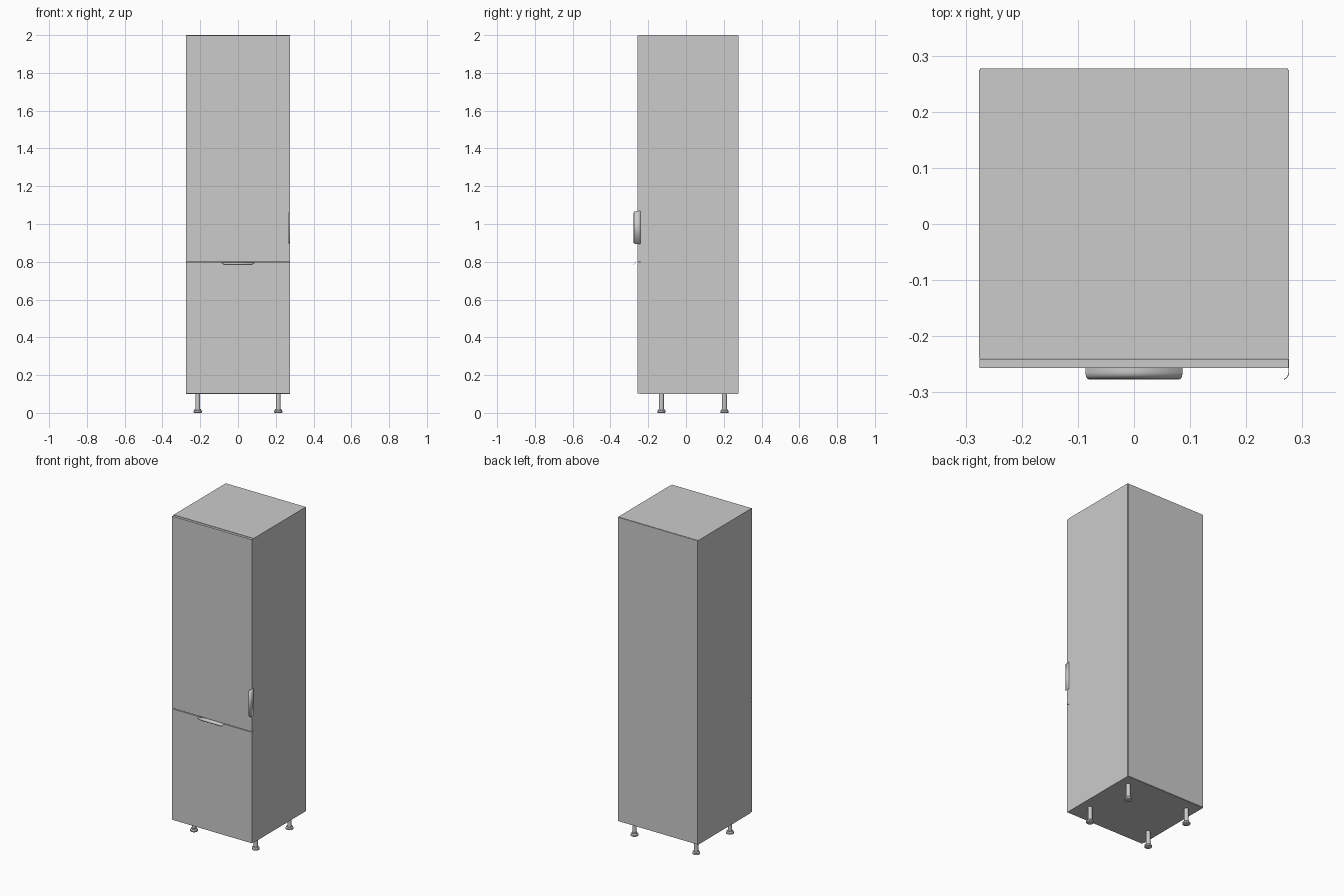
import bpy, bmesh, math

if "Cube" in bpy.data.objects:
    bpy.data.objects.remove(bpy.data.objects["Cube"])


def finish(name, bm, smooth=False):
    bmesh.ops.recalc_face_normals(bm, faces=bm.faces[:])
    mesh = bpy.data.meshes.new(name)
    bm.to_mesh(mesh)
    bm.free()
    ob = bpy.data.objects.new(name, mesh)
    bpy.context.collection.objects.link(ob)
    if smooth:
        bpy.ops.object.select_all(action='DESELECT')
        ob.select_set(True)
        bpy.context.view_layer.objects.active = ob
        bpy.ops.object.shade_smooth_by_angle(angle=math.radians(35))
    return ob


def box(name, x0, x1, y0, y1, z0, z1):
    bm = bmesh.new()
    bmesh.ops.create_cube(bm, size=1)
    for v in bm.verts:
        v.co = ((x0 + x1) / 2 + v.co.x * (x1 - x0),
                (y0 + y1) / 2 + v.co.y * (y1 - y0),
                (z0 + z1) / 2 + v.co.z * (z1 - z0))
    return finish(name, bm)


def lathe(name, profile, x, y, sides=24):
    bm = bmesh.new()
    rings = []
    for r, z in profile:
        rings.append([bm.verts.new((x + r * math.cos(2 * math.pi * i / sides),
                                    y + r * math.sin(2 * math.pi * i / sides), z))
                      for i in range(sides)])
    for a, b in zip(rings, rings[1:]):
        for i in range(sides):
            j = (i + 1) % sides
            bm.faces.new((a[i], a[j], b[j], b[i]))
    bm.faces.new(rings[0])
    bm.faces.new(rings[-1])
    return finish(name, bm, True)


def edge_pull(name, place):
    """Thin strip clipped on a door edge, rounded corners, lip curling over."""
    half, corner = 0.0865, 0.012
    steps = 10
    rows = [(-0.241, 0.0, half), (-0.257, 0.0, half), (-0.263, 0.0, half)]
    for i in range(1, steps + 1):
        t = math.pi / 2 * i / steps
        out = -0.263 - 0.0135 * math.sin(t)
        drop = 0.009 * (1 - math.cos(t))
        inset = corner * (1 - math.sqrt(max(0, 1 - (i / steps) ** 2)))
        rows.append((out, drop, half - inset))
    bm = bmesh.new()
    pairs = [[bm.verts.new(place(s * w, o, d)) for s in (-1, 1)] for o, d, w in rows]
    for a, b in zip(pairs, pairs[1:]):
        bm.faces.new((a[0], a[1], b[1], b[0]))
    ob = finish(name, bm, True)
    mod = ob.modifiers.new("thickness", 'SOLIDIFY')
    mod.thickness = 0.0014
    mod.offset = 0
    return ob


W, T = 0.2765, 0.015          # half width, board thickness
FRONT, BACK = -0.24, 0.2745   # carcass depth
Z0, Z1, SPLIT = 0.1, 2.0, 0.797

# carcass boards
for side, s in (("left", -1), ("right", 1)):
    xs = sorted((s * W, s * (W - T)))
    box(side + "_side_panel", *xs, FRONT, BACK, Z0, Z1)
inner = W - T
box("bottom_panel", -inner, inner, FRONT, BACK, Z0, Z0 + T)
box("top_panel", -inner, inner, FRONT, BACK, Z1 - T, Z1)
box("middle_shelf", -inner, inner, FRONT, BACK, SPLIT - T / 2, SPLIT + T / 2)
box("back_panel", -W + 0.002, W - 0.002, BACK, 0.277, Z0 + 0.002, Z1 - 0.002)

# doors
box("lower_door", -W + 0.0015, W - 0.0015, -0.257, -0.241, Z0 + 0.002, SPLIT - 0.002)
box("upper_door", -W + 0.0015, W - 0.0015, -0.257, -0.241, SPLIT + 0.002, Z1 - 0.002)

# edge handles
edge_pull("lower_door_handle", lambda a, o, d: (a, o, SPLIT - 0.0013 - d))
edge_pull("upper_door_handle", lambda a, o, d: (W - 0.0006 - d, o, 0.981 + a))

# adjustable legs
leg = [(0.019, 0), (0.022, 0.002), (0.022, 0.010), (0.019, 0.014),
       (0.016, 0.016), (0.016, 0.020), (0.0125, 0.020), (0.0125, Z0)]
for row, y in (("front", -0.13), ("back", 0.204)):
    for side, x in (("left", -0.213), ("right", 0.213)):
        lathe(f"{row}_{side}_leg", leg, x, y)
